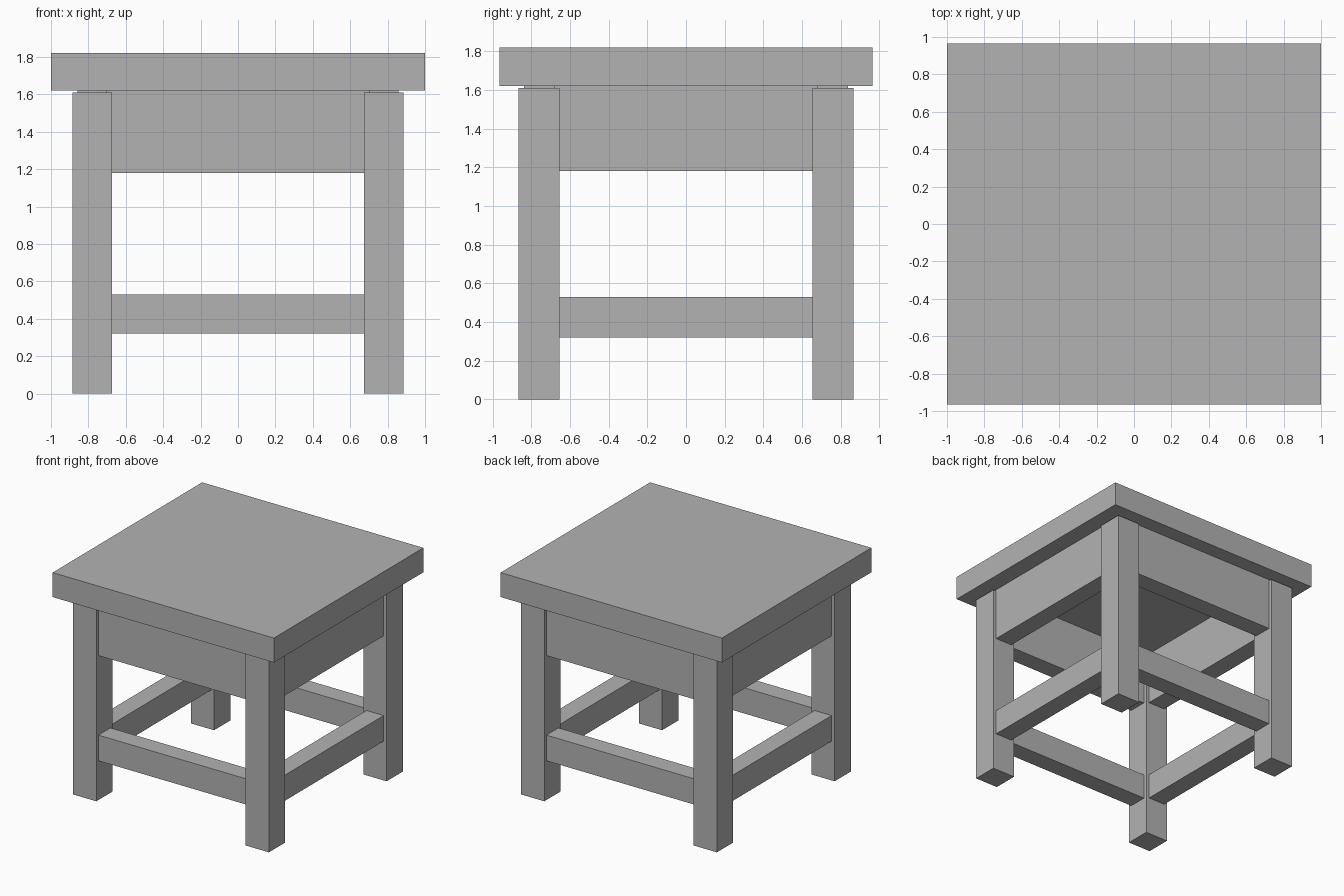
import bpy

# Remove the default cube
cube = bpy.data.objects.get("Cube")
if cube:
    bpy.data.objects.remove(cube, do_unlink=True)

# Single plain grey
grey = bpy.data.materials.new("plain_grey")
grey.use_nodes = True
GREY = (0.45, 0.45, 0.45, 1)
grey.diffuse_color = GREY
grey.node_tree.nodes["Principled BSDF"].inputs["Base Color"].default_value = GREY


def box(name, x, y, z):
    """Box from its (low, high) extent along each axis."""
    spans = (x, y, z)
    bpy.ops.mesh.primitive_cube_add(size=1, location=[(a + b) / 2 for a, b in spans])
    ob = bpy.context.object
    ob.name = name
    ob.scale = [b - a for a, b in spans]
    bpy.ops.object.transform_apply(location=False, rotation=False, scale=True)
    ob.data.materials.append(grey)
    return ob


def around(centre, width):
    return (centre - width / 2, centre + width / 2)


LEG_X, LEG_Y = 0.78, 0.76      # leg centres
LEG, RAIL = 0.21, 0.155        # leg width and rail thickness
RAIL_X, RAIL_Y = LEG_X - RAIL / 2, LEG_Y - RAIL / 2   # rail half lengths

# Seat slab
box("seat", (-1, 1), (-0.965, 0.965), (1.62, 1.82))

# Four square legs, stopping just under the seat
for sy, end in ((-1, "front"), (1, "back")):
    for sx, side in ((-1, "right"), (1, "left")):
        box(f"{end}_{side}_leg", around(sx * LEG_X, LEG), around(sy * LEG_Y, LEG), (0, 1.61))

# Deep aprons under the seat and low stretchers, one of each per side
for part, height in (("apron", (1.18, 1.62)), ("stretcher", (0.32, 0.53))):
    for s, end, side in ((-1, "front", "right"), (1, "back", "left")):
        box(f"{end}_{part}", (-RAIL_X, RAIL_X), around(s * LEG_Y, RAIL), height)
        box(f"{side}_{part}", around(s * LEG_X, RAIL), (-RAIL_Y, RAIL_Y), height)
